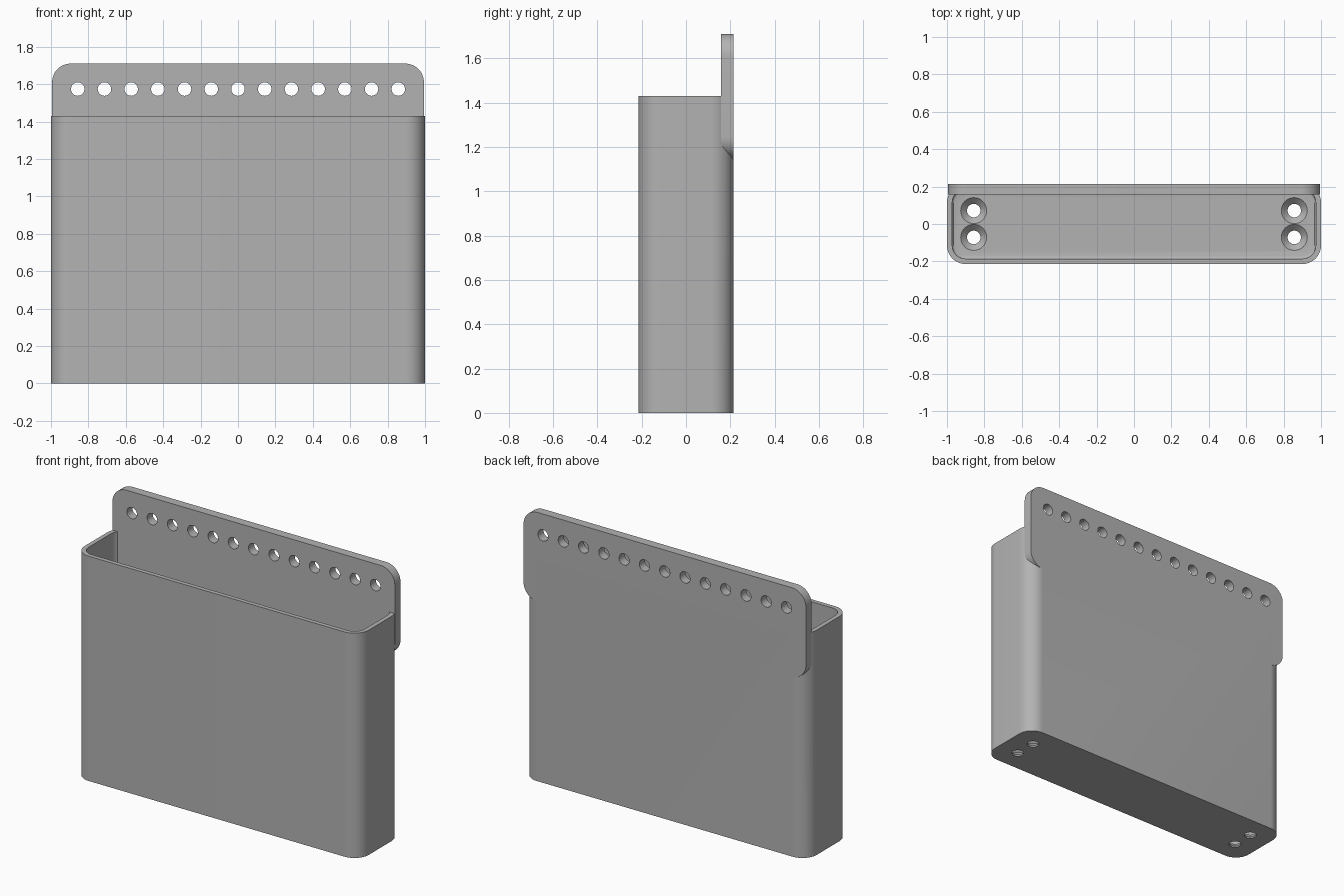
import bpy, bmesh
from math import cos, sin, pi, radians
from mathutils import Matrix

cube = bpy.data.objects.get("Cube")
if cube:
    bpy.data.objects.remove(cube, do_unlink=True)

# Main dimensions
HALF_W, HALF_D, HEIGHT = 1.0, 0.214, 1.43
WALL, FLOOR, CORNER = 0.028, 0.043, 0.1
PLATE_W, PLATE_T, PLATE_LOW, PLATE_TOP = 0.994, 0.057, 1.143, 1.71
HOLE_R, HOLE_X, HOLE_Z = 0.036, 0.857, 1.574

grey = bpy.data.materials.new("plain grey")
grey.use_nodes = True
colour = (0.45, 0.45, 0.45, 1)
grey.diffuse_color = colour
grey.node_tree.nodes["Principled BSDF"].inputs["Base Color"].default_value = colour


def new_object(name, bm):
    bmesh.ops.recalc_face_normals(bm, faces=bm.faces)
    mesh = bpy.data.meshes.new(name)
    bm.to_mesh(mesh)
    bm.free()
    mesh.materials.append(grey)
    obj = bpy.data.objects.new(name, mesh)
    bpy.context.collection.objects.link(obj)
    return obj


def rounded_prism(name, half_x, half_y, radius, low, high, fillet=0, matrix=None):
    """Rounded rectangle swept along z, optionally with a filleted lower rim."""
    bm = bmesh.new()
    steps = 12
    verts = []
    for q, (sx, sy) in enumerate([(1, 1), (-1, 1), (-1, -1), (1, -1)]):
        for i in range(steps + 1):
            a = (q + i / steps) * pi / 2
            verts.append(bm.verts.new((sx * (half_x - radius) + radius * cos(a),
                                       sy * (half_y - radius) + radius * sin(a), low)))
    base = bm.faces.new(verts)
    out = bmesh.ops.extrude_face_region(bm, geom=[base], use_keep_orig=True)
    top = [g for g in out["geom"] if isinstance(g, bmesh.types.BMVert)]
    bmesh.ops.translate(bm, verts=top, vec=(0, 0, high - low))
    if fillet:
        rim = [e for e in bm.edges if all(v.co.z < low + 0.001 for v in e.verts)]
        bmesh.ops.bevel(bm, geom=rim, offset=fillet, segments=3, profile=0.5,
                        affect='EDGES')
    if matrix:
        bmesh.ops.transform(bm, matrix=matrix, verts=bm.verts)
    return new_object(name, bm)


def add_cone(bm, r_low, r_high, depth, matrix):
    bmesh.ops.create_cone(bm, cap_ends=True, segments=32, radius1=r_low,
                          radius2=r_high, depth=depth, matrix=matrix)


def combine(target, tool, operation):
    mod = target.modifiers.new("combine", 'BOOLEAN')
    mod.object, mod.operation, mod.solver = tool, operation, 'EXACT'
    bpy.context.view_layer.objects.active = target
    bpy.ops.object.modifier_apply(modifier=mod.name)
    bpy.data.objects.remove(tool, do_unlink=True)


# Open box with a thin wall
holder = rounded_prism("wall_holder", HALF_W, HALF_D, CORNER, 0, HEIGHT)
cavity = rounded_prism("cavity_cutter", HALF_W - WALL, HALF_D - WALL, CORNER - WALL,
                       FLOOR, HEIGHT + 0.2, fillet=0.015)
combine(holder, cavity, 'DIFFERENCE')

# Back mounting plate, stood upright and flush with the back of the box
mid_z = (PLATE_LOW + PLATE_TOP) / 2
upright = Matrix.Translation((0, HALF_D, mid_z)) @ Matrix.Rotation(radians(90), 4, 'X')
plate = rounded_prism("back_plate", PLATE_W, (PLATE_TOP - PLATE_LOW) / 2, CORNER,
                      0, PLATE_T, matrix=upright)
combine(holder, plate, 'UNION')

# Row of holes through the plate
bm = bmesh.new()
for i in range(13):
    x = HOLE_X * (i / 6 - 1)
    add_cone(bm, HOLE_R, HOLE_R, 0.2, Matrix.Translation((x, HALF_D - PLATE_T / 2, HOLE_Z))
             @ Matrix.Rotation(radians(90), 4, 'X'))
combine(holder, new_object("plate_hole_cutter", bm), 'DIFFERENCE')

# Countersunk holes through the floor
spots = [(x, y) for x in (-HOLE_X, HOLE_X) for y in (-0.0715, 0.0715)]
bm = bmesh.new()
for x, y in spots:
    add_cone(bm, HOLE_R, HOLE_R, 0.2, Matrix.Translation((x, y, 0)))
combine(holder, new_object("floor_hole_cutter", bm), 'DIFFERENCE')
bm = bmesh.new()
for x, y in spots:
    add_cone(bm, HOLE_R - 0.002, 0.07, 0.036, Matrix.Translation((x, y, FLOOR - 0.0175)))
combine(holder, new_object("countersink_cutter", bm), 'DIFFERENCE')

bpy.ops.object.select_all(action='DESELECT')
holder.select_set(True)
bpy.context.view_layer.objects.active = holder
bpy.ops.object.shade_smooth_by_angle(angle=radians(30))
